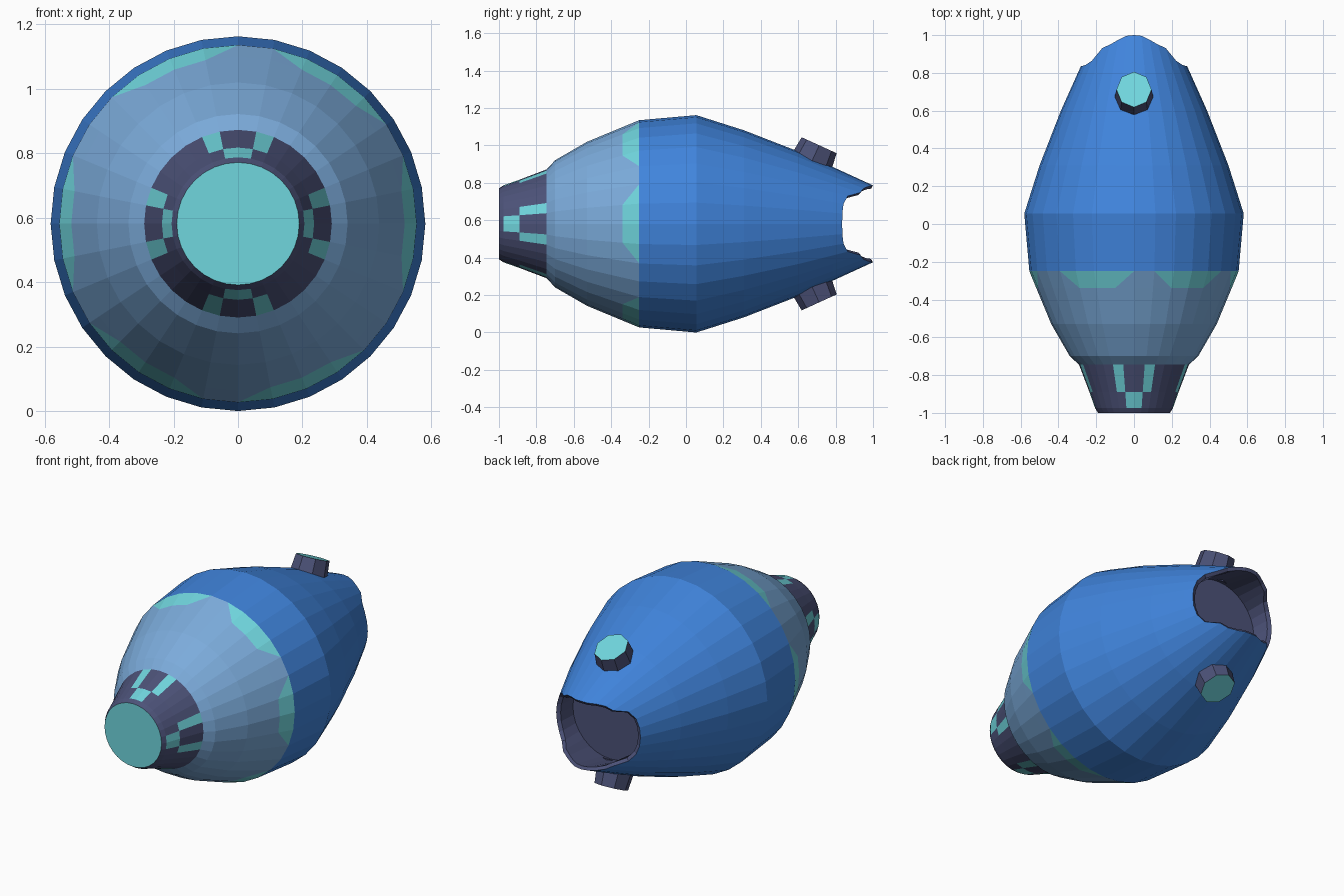
import bpy, bmesh, math
from mathutils import Matrix, Vector

cube = bpy.data.objects.get("Cube")
if cube:
    bpy.data.objects.remove(cube, do_unlink=True)

SEGS = 32
STEP = 2 * math.pi / SEGS
AXIS_Z = 0.581


def material(name, rgb):
    m = bpy.data.materials.new(name)
    m.use_nodes = True
    m.diffuse_color = (*rgb, 1)
    m.node_tree.nodes["Principled BSDF"].inputs["Base Color"].default_value = (*rgb, 1)
    return m


BLUE = material("hull blue", (0.051, 0.231, 0.716))
PALE = material("pale blue", (0.2, 0.41, 0.71))
DARK = material("dark slate", (0.072, 0.084, 0.188))
CYAN = material("glowing cyan", (0.162, 0.672, 0.73))


def finish(bm, name, mats):
    mesh = bpy.data.meshes.new(name)
    bm.to_mesh(mesh)
    bm.free()
    for m in mats:
        mesh.materials.append(m)
    obj = bpy.data.objects.new(name, mesh)
    bpy.context.collection.objects.link(obj)
    return obj


def ring(bm, y, r):
    """Ring around the long axis; y and r are functions of the segment index or constants."""
    verts = []
    for i in range(SEGS):
        yi = y(i) if callable(y) else y
        ri = r(i) if callable(r) else r
        a = i * STEP
        verts.append(bm.verts.new((ri * math.sin(a), yi, AXIS_Z + ri * math.cos(a))))
    return verts


def bridge(bm, a, b, rule=lambda i: 0):
    for i in range(SEGS):
        j = (i + 1) % SEGS
        bm.faces.new((a[i], a[j], b[j], b[i])).material_index = rule(i)


def loft(bm, profile):
    rings = [ring(bm, y, r) for y, r in profile]
    for a, b in zip(rings, rings[1:]):
        bridge(bm, a, b)
    return rings


# Nose with a cyan lens and four stepped light marks
bm = bmesh.new()
lip, front, mid, back = [ring(bm, y, r) for y, r in
                         ((-1, 0.19), (-0.975, 0.206), (-0.89, 0.236), (-0.745, 0.291))]
bridge(bm, lip, front)
bridge(bm, front, mid, lambda i: int(i % 8 in (0, 7)))
bridge(bm, mid, back, lambda i: int(i % 8 in (1, 6)))
bm.faces.new(lip[::-1]).material_index = 1
finish(bm, "nose", [DARK, CYAN])

# Pale front shell with six tapered cyan marks along its rear edge
bm = bmesh.new()
rings = loft(bm, [(-0.745, 0.291), (-0.70, 0.34), (-0.53, 0.438), (-0.34, 0.517)])
a, b = rings[-1], ring(bm, -0.25, 0.554)
centres = [math.ceil(k * SEGS / 6 - SEGS / 12) % SEGS for k in range(6)]
for i in range(SEGS):
    j = (i + 1) % SEGS
    offsets = [(i - c + SEGS // 2) % SEGS - SEGS // 2 for c in centres]
    if -2 in offsets:
        bm.faces.new((a[j], b[j], b[i])).material_index = 1
        bm.faces.new((a[i], a[j], b[i]))
    elif 1 in offsets:
        bm.faces.new((a[i], b[j], b[i])).material_index = 1
        bm.faces.new((a[i], a[j], b[j]))
    else:
        lit = -1 in offsets or 0 in offsets
        bm.faces.new((a[i], a[j], b[j], b[i])).material_index = int(lit)
finish(bm, "front_shell", [PALE, CYAN])

# Tail rim: two jaws, above and below, with scooped sides
RIM = [1.0, 0.996, 0.975, 0.95, 0.932, 0.865, 0.842, 0.836, 0.835]


def rim_y(i):
    k = i % 16
    return RIM[min(k, 16 - k)]


def rim_r(i):
    return 0.302 - 0.46 * (rim_y(i) - 0.79)


# Main hull
bm = bmesh.new()
rings = loft(bm, [(-0.25, 0.554), (0.055, 0.581), (0.31, 0.5), (0.60, 0.387), (0.785, 0.304)])
bridge(bm, rings[-1], ring(bm, rim_y, rim_r))
finish(bm, "hull", [BLUE])

# Dark hollow inside the tail
bm = bmesh.new()
outer = ring(bm, rim_y, rim_r)
inner = ring(bm, lambda i: rim_y(i) - 0.01, lambda i: rim_r(i) * 0.92)
throat = ring(bm, 0.72, 0.25)
bridge(bm, outer, inner)
bridge(bm, inner, throat)
bm.faces.new(throat)
finish(bm, "tail_hollow", [DARK])

# Octagonal thrusters above and below
TILT = math.radians(24.5)
for name, side, angle in (("upper_thruster", 1, -TILT), ("lower_thruster", -1, TILT - math.pi)):
    turn = Matrix.Rotation(angle, 4, "X")
    out = turn @ Vector((0, 0, 1))
    centre = Vector((0, 0.712, AXIS_Z + side * 0.42)) - out * 0.075
    bm = bmesh.new()
    bmesh.ops.create_cone(bm, cap_ends=True, segments=8, radius1=0.12, radius2=0.103, depth=0.15,
                          matrix=Matrix.Translation(centre) @ turn @ Matrix.Diagonal((0.9, 1, 1, 1)))
    bm.normal_update()
    for f in bm.faces:
        f.material_index = int(f.normal.dot(out) > 0.9)
    finish(bm, name, [DARK, CYAN])
